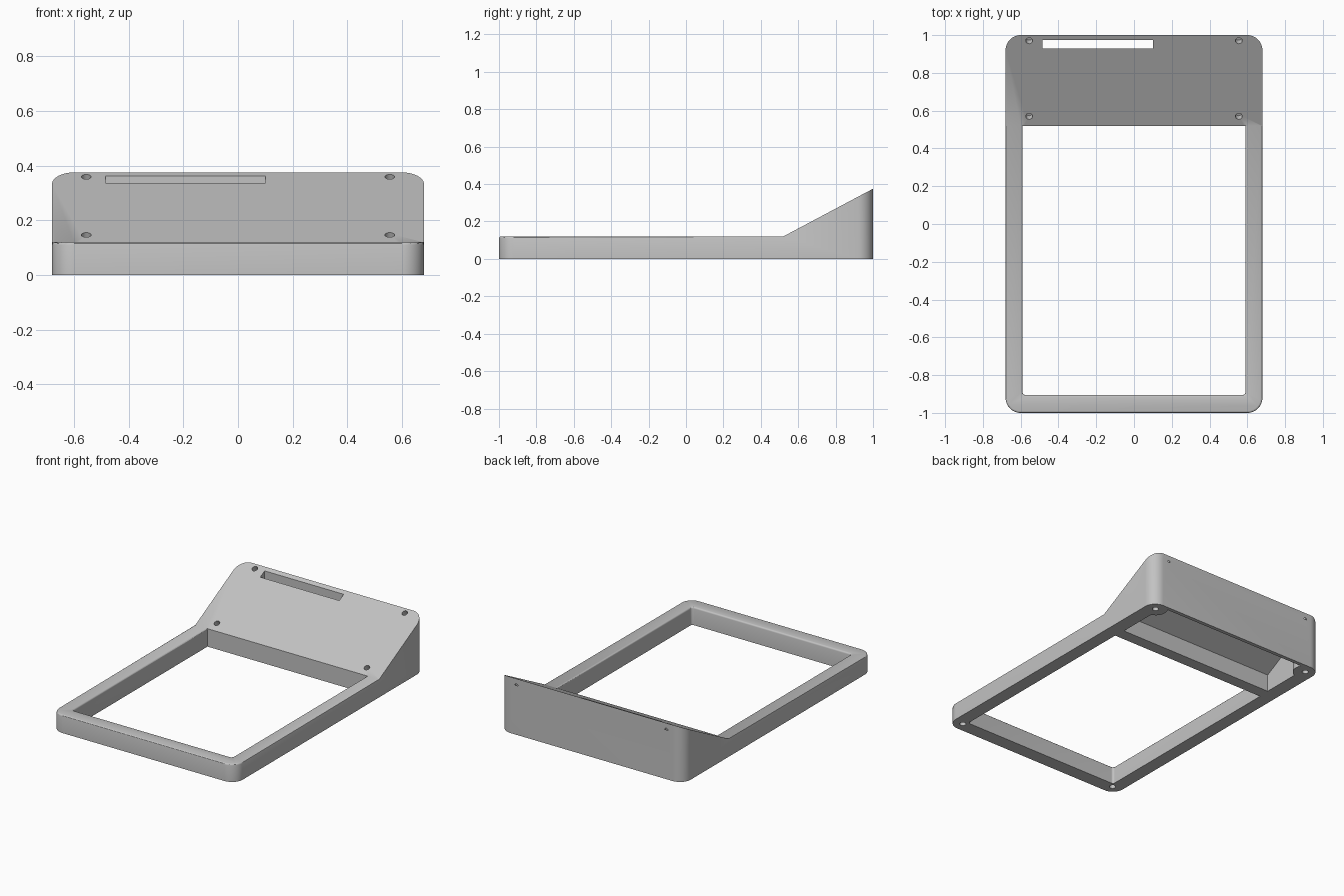
import bpy, bmesh, math
from mathutils import Vector, Matrix

if "Cube" in bpy.data.objects:
    bpy.data.objects.remove(bpy.data.objects["Cube"], do_unlink=True)

W, KINK, LOW, HIGH = 0.68, 0.52, 0.12, 0.375   # half width, slope start, heights
SLOPE = (HIGH - LOW) / (1 - KINK)

grey = bpy.data.materials.new("plain grey")
grey.use_nodes = True
grey.diffuse_color = (0.54, 0.54, 0.54, 1)
grey.node_tree.nodes["Principled BSDF"].inputs["Base Color"].default_value = grey.diffuse_color


def prism(name, points, vector):
    """Extrude a closed outline along a vector into a solid object."""
    bm = bmesh.new()
    face = bm.faces.new([bm.verts.new(p) for p in points])
    top = bmesh.ops.extrude_face_region(bm, geom=[face])
    bmesh.ops.translate(bm, vec=vector, verts=[g for g in top["geom"] if isinstance(g, bmesh.types.BMVert)])
    bmesh.ops.recalc_face_normals(bm, faces=bm.faces)
    mesh = bpy.data.meshes.new(name)
    bm.to_mesh(mesh)
    bm.free()
    mesh.materials.append(grey)
    obj = bpy.data.objects.new(name, mesh)
    bpy.context.collection.objects.link(obj)
    return obj


def rounded(x, y0, y1, z, front, back, steps=12):
    """Plan outline, symmetric in x, with front and back corner radii."""
    pts = []
    for i, (sx, y, r) in enumerate(((1, y1, back), (-1, y1, back), (-1, y0, front), (1, y0, front))):
        if r == 0:
            pts.append((sx * x, y, z))
            continue
        cy = y - r if y == y1 else y + r
        for k in range(steps + 1):
            a = math.pi / 2 * (i + k / steps)
            pts.append((sx * (x - r) + r * math.cos(a), cy + r * math.sin(a), z))
    return pts


def side_prism(name, profile, half):
    return prism(name, [(-half, y, z) for y, z in profile], (2 * half, 0, 0))


def cylinder(name, x, y, z0, radius, height, tilt=0):
    ring = [(radius * math.cos(a), radius * math.sin(a), z0)
            for a in (math.tau * k / 24 for k in range(24))]
    obj = prism(name, ring, (0, 0, height))
    base = 0 if not tilt else LOW + (y - KINK) * SLOPE
    obj.data.transform(Matrix.Translation((x, y, base)) @ Matrix.Rotation(tilt, 4, "X"))
    return obj


def subtract(target, cutter):
    """Cut one solid out of another and discard the cutter."""
    mod = target.modifiers.new("cut", "BOOLEAN")
    mod.operation, mod.solver, mod.object = "DIFFERENCE", "EXACT", cutter
    bpy.context.view_layer.update()
    result = bpy.data.meshes.new_from_object(target.evaluated_get(bpy.context.evaluated_depsgraph_get()))
    target.modifiers.clear()
    target.data = result
    bpy.data.objects.remove(cutter, do_unlink=True)


# Body: rounded block trimmed to a low frame with a sloped rear console
body = prism("frame_and_console", rounded(W, -1, 1, 0, 0.08, 0.08), (0, 0, 0.5))
subtract(body, side_prism("top_cutter", [
    (-1.2, LOW), (KINK, LOW), (1.2, LOW + (1.2 - KINK) * SLOPE), (1.2, 0.8), (-1.2, 0.8)], 1))
subtract(body, prism("opening_cutter", rounded(0.59, -0.905, KINK, -0.1, 0.015, 0), (0, 0, 0.9)))

# Softened top edges of the low frame
bm = bmesh.new()
bm.from_mesh(body.data)
bmesh.ops.remove_doubles(bm, verts=bm.verts, dist=0.0001)
rim = [e for e in bm.edges
       if all(abs(v.co.z - LOW) < 0.001 and v.co.y < KINK + 0.001 for v in e.verts)
       and min(v.co.y for v in e.verts) < KINK - 0.001
       and len(e.link_faces) == 2 and e.calc_face_angle() > 1]
bmesh.ops.bevel(bm, geom=rim, offset=0.01, segments=3, profile=0.5, affect="EDGES", clamp_overlap=True)
bm.to_mesh(body.data)
bm.free()

# Console cavity, open below, leaving round screw posts in the rear corners
cavity = side_prism("cavity_cutter", [(0.6, -0.1), (0.975, -0.1), (0.975, 0.315), (0.6, 0.116)], 0.585)
for side in (-1, 1):
    subtract(cavity, cylinder("post", side * 0.61, 0.935, -0.2, 0.078, 0.8))
subtract(body, cavity)

# Long slot through the console top
subtract(body, prism("slot_cutter", [(-0.485, 0.928, 0.08), (0.1, 0.928, 0.08),
                                     (0.1, 0.974, 0.08), (-0.485, 0.974, 0.08)], (0, 0, 0.5)))

# Screw holes: four in the slope, four in the underside corners
for side in (-1, 1):
    for y in (0.57, 0.97):
        subtract(body, cylinder("slope_hole", side * 0.555, y, -0.04, 0.018, 0.08, math.atan(SLOPE)))
    for y in (-0.935, 0.935):
        subtract(body, cylinder("base_hole", side * 0.61, y, -0.05, 0.02, 0.13))

bpy.ops.object.select_all(action="DESELECT")
body.select_set(True)
bpy.context.view_layer.objects.active = body
bpy.ops.object.shade_smooth_by_angle(angle=math.radians(30))
